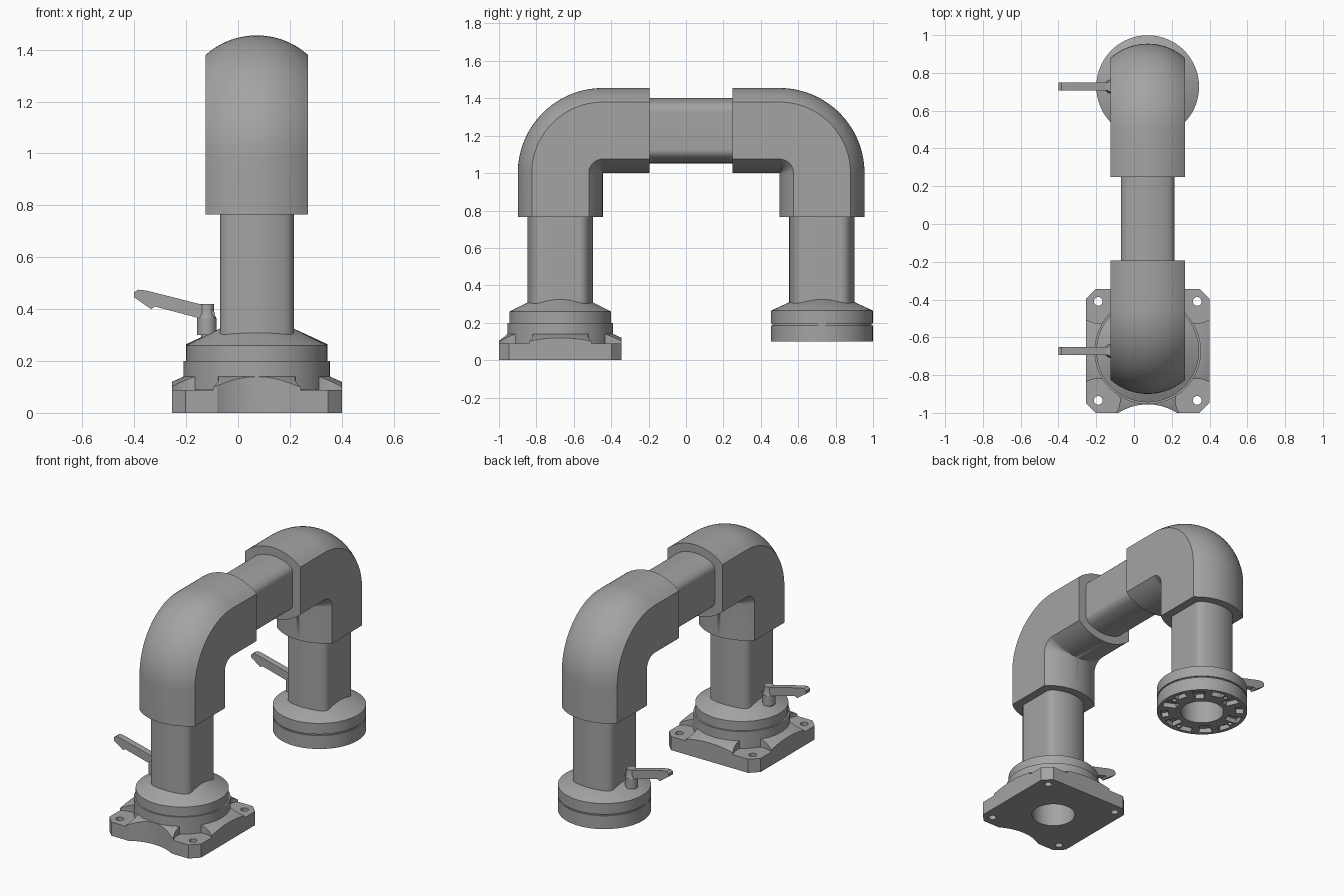
import bpy, bmesh, math
from mathutils import Vector

cube = bpy.data.objects.get("Cube")
if cube:
    bpy.data.objects.remove(cube)

grey = bpy.data.materials.new("pipe grey")
grey.use_nodes = True
colour = (0.37, 0.37, 0.37, 1)
grey.diffuse_color = colour
grey.node_tree.nodes["Principled BSDF"].inputs["Base Color"].default_value = colour

CX = 0.0725       # shared x of the pipe axis
MID = 0.0275      # y of the arch centre
SPAN = 0.6995     # arch centre to each column
BEND = 0.2275     # bend radius, equal to the elbow's crown height
AXIS = 1.2275     # height of the level pipe


def loft(name, rings, cap=True, loop=False):
    """Skin a list of closed rings of points."""
    bm = bmesh.new()
    rows = [[bm.verts.new(p) for p in ring] for ring in rings]
    n = len(rows[0])
    pairs = list(zip(rows, rows[1:])) + ([(rows[-1], rows[0])] if loop else [])
    for a, b in pairs:
        for i in range(n):
            j = (i + 1) % n
            bm.faces.new((a[i], a[j], b[j], b[i]))
    if cap and not loop:
        bm.faces.new(rows[0])
        bm.faces.new(rows[-1])
    bmesh.ops.remove_doubles(bm, verts=bm.verts, dist=1e-5)
    bmesh.ops.recalc_face_normals(bm, faces=bm.faces)
    mesh = bpy.data.meshes.new(name)
    bm.to_mesh(mesh)
    bm.free()
    mesh.materials.append(grey)
    obj = bpy.data.objects.new(name, mesh)
    bpy.context.collection.objects.link(obj)
    return obj


def prism(name, outline, z0, z1):
    return loft(name, [[(x, y, z) for x, y in outline] for z in (z0, z1)])


def circle(x, y, r, n=48):
    return [(x + r * math.cos(math.tau * i / n), y + r * math.sin(math.tau * i / n))
            for i in range(n)]


def lathe(name, profile, y, loop=True):
    rings = [[(px, py, z) for px, py in circle(CX, y, r, 96)] for r, z in profile]
    return loft(name, rings, loop=loop)


def combine(obj, cutter, operation="DIFFERENCE"):
    mod = obj.modifiers.new("cut", "BOOLEAN")
    mod.operation, mod.object, mod.solver = operation, cutter, "EXACT"
    bpy.context.view_layer.update()
    bpy.context.view_layer.objects.active = obj
    bpy.ops.object.modifier_apply(modifier=mod.name)
    bpy.data.objects.remove(cutter)


def section(half, crown, radius, fillet, steps=20):
    """Flat sides with arched top and bottom, optionally rounded corners."""
    def arch(x):
        return crown - radius + math.sqrt(radius ** 2 - x ** 2)
    inner = half - fillet
    a, b = Vector((inner, arch(inner))), Vector((half, arch(half)))
    c = b - Vector((0, fillet))
    corner = [b]
    if fillet:
        corner = [a * (1 - t) ** 2 + b * 2 * t * (1 - t) + c * t * t
                  for t in (i / 6 for i in range(7))]
    xs = [inner * (2 * i / steps - 1) for i in range(1, steps)]
    top = [(-p[0], p[1]) for p in reversed(corner)]
    top += [(x, arch(x)) for x in xs] + [(p[0], p[1]) for p in corner]
    return top + [(-x, -v) for x, v in top]


ELBOW = section(0.197, BEND, 0.296, 0)
PIPE = section(0.1425, 0.175, 0.25, 0.03)


def elbow(name, side):
    """Quarter bend with a straight sleeve at each end."""
    pivot = MID + side * (SPAN - BEND)

    def ring(angle, dy=0, dz=0):
        c, s = math.cos(angle) * side, math.sin(angle)
        return [(CX + u, pivot + (BEND + v) * c + dy, 1.0 + (BEND + v) * s + dz)
                for u, v in ELBOW]
    steps = 28
    rings = [ring(0, dz=-0.235)]
    rings += [ring(math.pi / 2 * i / steps) for i in range(steps + 1)]
    rings.append(ring(math.pi / 2, dy=-side * 0.25))
    return loft(name, rings)


def handle(prefix, y):
    """Clamping lever with its hub and stud."""
    x = -0.12
    prism(prefix + "_lever_stud", circle(x, y, 0.022, 24), 0.26, 0.31)
    prism(prefix + "_lever_hub", circle(x, y, 0.038, 32), 0.30, 0.365)
    loft(prefix + "_lever_neck", [[(px, py, z) for px, py in circle(x, y, r, 32)]
                                  for r, z in ((0.038, 0.36), (0.028, 0.385), (0.028, 0.42))])
    arm = [(-0.4, 0.445), (-0.4, 0.465), (-0.385, 0.475), (-0.355, 0.472), (-0.11, 0.41),
           (-0.088, 0.385), (-0.088, 0.365), (-0.15, 0.365), (-0.32, 0.41), (-0.335, 0.4)]
    loft(prefix + "_lever_arm", [[(px, y + d, pz) for px, pz in arm] for d in (-0.021, 0.021)])


# Arch: two elbows, two columns and the level pipe
for label, side in (("front", -1), ("back", 1)):
    col = MID + side * SPAN
    elbow(label + "_elbow", side)
    prism(label + "_column", [(CX + u, col + v) for u, v in PIPE], 0.29, 0.8)
    handle(label, col)
loft("level_pipe", [[(CX + u, y, AXIS + v) for u, v in PIPE]
                    for y in (MID - 0.25, MID + 0.25)])

FRONT, BACK = MID - SPAN, MID + SPAN

# Front collar
lathe("front_collar", [(0.13, 0.09), (0.282, 0.09), (0.282, 0.2), (0.272, 0.2),
                       (0.272, 0.26), (0.142, 0.325), (0.13, 0.325)], FRONT)

# Square base plate with clipped corners and a sloped top
h, k = 0.3275, 0.275
corners = [(h, -k), (h, k), (k, h), (-k, h), (-h, k), (-h, -k), (-k, -h), (k, -h)]
plate = prism("base_plate", [(CX + x, FRONT + y) for x, y in corners], 0, 0.2)
slope = lathe("slope_cutter", [(0, -0.1), (0.6, -0.1), (0.6, 0.09), (0.393, 0.09),
                               (0.282, 0.14), (0, 0.14)], FRONT, loop=False)
combine(plate, slope, "INTERSECT")
combine(plate, prism("scallop_cutter", circle(CX, FRONT - 0.573, 0.29, 96), -0.1, 0.3))
combine(plate, prism("bore_cutter", circle(CX, FRONT, 0.13, 64), -0.1, 0.3))
for sx in (-1, 1):
    for sy in (-1, 1):
        x, y = CX + sx * 0.262, FRONT + sy * 0.262
        combine(plate, prism("pocket_cutter", circle(x, y, 0.115), 0.088, 0.3))
        combine(plate, prism("hole_cutter", circle(x, y, 0.023, 24), -0.1, 0.3))

# Back collar: grooved disc with pockets on its underside
disc = lathe("back_collar", [(0.13, 0.1), (0.272, 0.1), (0.272, 0.186), (0.264, 0.186),
                             (0.264, 0.195), (0.272, 0.195), (0.272, 0.265),
                             (0.142, 0.325), (0.13, 0.325)], BACK)


def polar(r, a):
    return CX + r * math.cos(a), BACK + r * math.sin(a)


for i in range(12):
    mid = math.tau * (i + 0.5) / 12
    arc = [mid + 0.16 * (j / 4 - 1) for j in range(9)]
    inner_r = 0.165 if i % 2 else 0.205
    outline = [polar(0.25, a) for a in arc] + [polar(inner_r, a) for a in reversed(arc)]
    combine(disc, prism("slot_cutter", outline, 0.05, 0.13))
    if i % 3 == 0:
        hx, hy = polar(0.22, math.tau * i / 12)
        combine(disc, prism("hole_cutter", circle(hx, hy, 0.014, 16), 0.05, 0.15))

# Smooth the curved surfaces and keep the edges crisp
for obj in bpy.context.scene.objects:
    if obj.type == "MESH" and grey.name in obj.data.materials:
        obj.data.shade_smooth()
        obj.data.set_sharp_from_angle(angle=math.radians(25))
